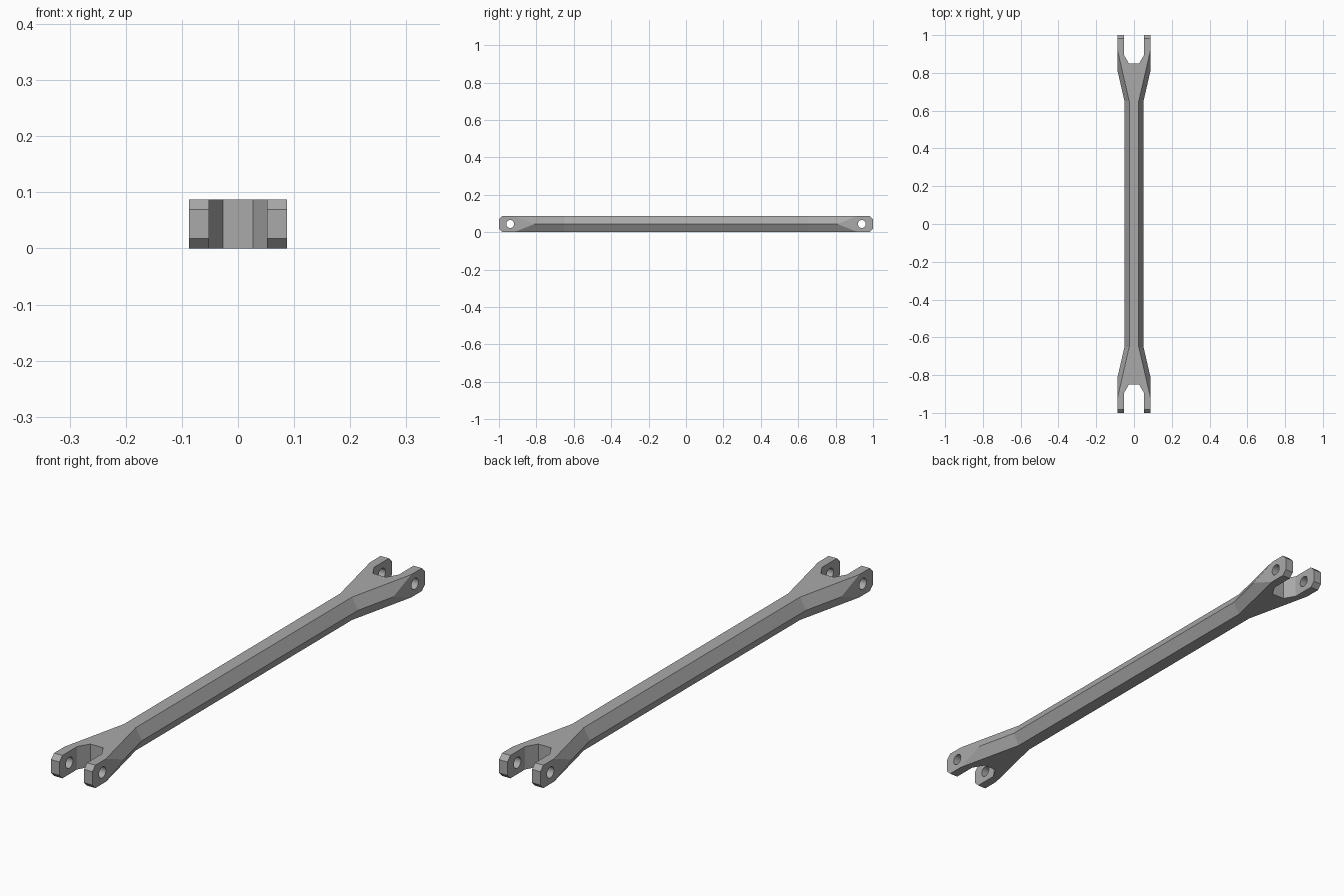
import bpy
import bmesh
import math
from mathutils import Matrix, Vector

cube = bpy.data.objects.get("Cube")
if cube:
    bpy.data.objects.remove(cube)

H = 0.087            # bar height across flats
SIDE = H / math.sqrt(3)
FLARE = 0.23         # sideways growth of each fork per unit length

grey = bpy.data.materials.new("steel_grey")
grey.use_nodes = True
colour = (0.4, 0.4, 0.4, 1)
grey.diffuse_color = colour
grey.node_tree.nodes["Principled BSDF"].inputs["Base Color"].default_value = colour


def loft(name, rings):
    """Skin a list of equal point rings and close both ends."""
    bm = bmesh.new()
    loops = [[bm.verts.new(p) for p in ring] for ring in rings]
    n = len(loops[0])
    for a, b in zip(loops, loops[1:]):
        for i in range(n):
            j = (i + 1) % n
            bm.faces.new((a[i], a[j], b[j], b[i]))
    bm.faces.new(loops[0])
    bm.faces.new(loops[-1])
    bmesh.ops.recalc_face_normals(bm, faces=bm.faces)
    mesh = bpy.data.meshes.new(name)
    bm.to_mesh(mesh)
    bm.free()
    mesh.materials.append(grey)
    obj = bpy.data.objects.new(name, mesh)
    bpy.context.collection.objects.link(obj)
    return obj


def hexagon(y, grow):
    half = SIDE / 2 + grow
    mid = SIDE + grow
    return [(half, y, 0), (mid, y, H / 2), (half, y, H),
            (-half, y, H), (-mid, y, H / 2), (-half, y, 0)]


# Hexagonal bar flaring out at both ends
END, NECK = 1.05, 0.65
wide = FLARE * (END - NECK)
rod = loft("forked_rod", [hexagon(-END, wide), hexagon(-NECK, 0),
                          hexagon(NECK, 0), hexagon(END, wide)])

# Envelope giving flat fork cheeks and bevelled tips
bevel, over = 0.018, 0.03
outline = [(1, bevel), (1, H - bevel), (1 - bevel - over, H + over),
           (-1 + bevel + over, H + over), (-1, H - bevel), (-1, bevel),
           (-1 + bevel + over, -over), (1 - bevel - over, -over)]
envelope = loft("envelope", [[(x, y, z) for y, z in outline] for x in (-H, H)])
helpers = [(envelope, 'INTERSECT')]

# Fork slots and cross pin holes
slot = [(0.052, 1.1), (0.052, 0.893), (0.027, 0.85),
        (-0.027, 0.85), (-0.052, 0.893), (-0.052, 1.1)]
for s in (-1, 1):
    helpers.append((loft("slot_cutter", [[(x, s * y, z) for x, y in slot]
                                         for z in (-0.1, 0.2)]), 'DIFFERENCE'))
    ring = [(0.021 * math.cos(math.tau * i / 24), 0.021 * math.sin(math.tau * i / 24))
            for i in range(24)]
    helpers.append((loft("pin_cutter", [[(x, s * 0.94 + u, H / 2 + v) for u, v in ring]
                                        for x in (-0.2, 0.2)]), 'DIFFERENCE'))

for helper, operation in helpers:
    helper.hide_render = True
    mod = rod.modifiers.new(helper.name, 'BOOLEAN')
    mod.object, mod.operation, mod.solver = helper, operation, 'EXACT'

# Bake the cuts and drop the helpers
bpy.context.view_layer.update()
graph = bpy.context.evaluated_depsgraph_get()
baked = bpy.data.meshes.new_from_object(rod.evaluated_get(graph))
rod.modifiers.clear()
rod.data = baked
for helper, _ in helpers:
    bpy.data.objects.remove(helper)
